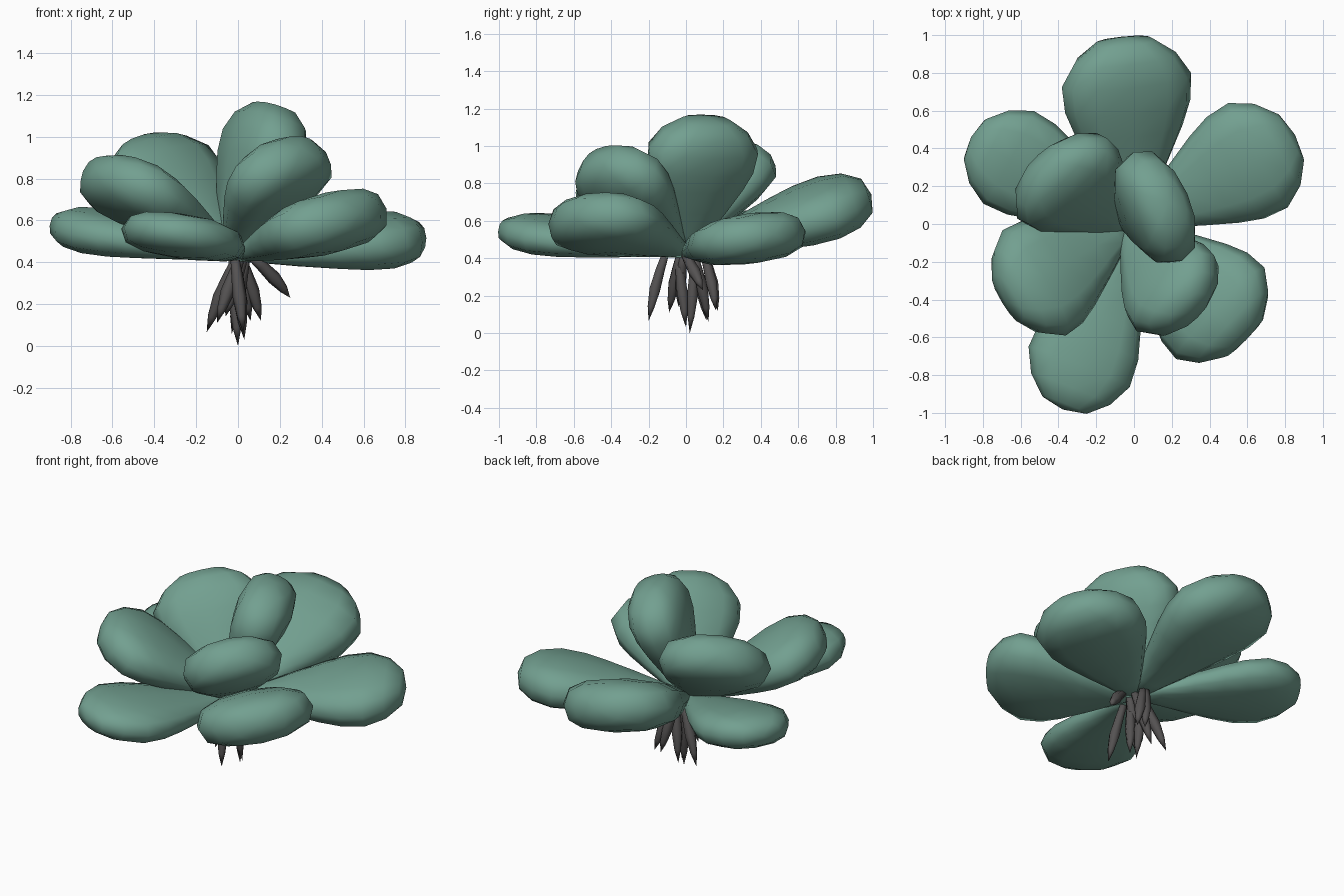
import bpy, bmesh, math
from mathutils import Vector, Matrix

if "Cube" in bpy.data.objects:
    bpy.data.objects.remove(bpy.data.objects["Cube"])

def material(name, rgb):
    m = bpy.data.materials.new(name)
    m.diffuse_color = (*rgb, 1)
    m.use_nodes = True
    m.node_tree.nodes["Principled BSDF"].inputs["Base Color"].default_value = m.diffuse_color
    return m

green = material("leaf_green", (0.17, 0.35, 0.28))
dark = material("root_grey", (0.09, 0.085, 0.085))

def loft(name, rings, tip, mat):
    """Skin a list of point rings, closing the start flat and the end to a point."""
    bm = bmesh.new()
    vs = [[bm.verts.new(p) for p in r] for r in rings]
    n = len(vs[0])
    for a, b in zip(vs, vs[1:]):
        for i in range(n):
            bm.faces.new((a[i], a[(i + 1) % n], b[(i + 1) % n], b[i]))
    end = bm.verts.new(tip)
    for i in range(n):
        bm.faces.new((vs[-1][i], vs[-1][(i + 1) % n], end))
    bm.faces.new(vs[0][::-1])
    bmesh.ops.recalc_face_normals(bm, faces=bm.faces)
    for f in bm.faces:
        f.smooth = True
    me = bpy.data.meshes.new(name)
    bm.to_mesh(me)
    bm.free()
    me.materials.append(mat)
    ob = bpy.data.objects.new(name, me)
    bpy.context.collection.objects.link(ob)

# Leaf profile: position along leaf, relative width, relative thickness
PROFILE = [(0, .12, .2), (.15, .32, .38), (.33, .59, .62), (.5, .83, .82), (.63, .97, .95),
           (.77, 1, 1), (.89, .78, .9), (.975, .44, .58)]

def power(x, p):
    return math.copysign(abs(x) ** p, x)

def leaf(name, az, el, length, width, thick, roll=0, bx=0, by=0, bz=.43):
    a, e = math.radians(az), math.radians(el)
    base = Vector((bx, by, bz))
    d = Vector((math.cos(a) * math.cos(e), math.sin(a) * math.cos(e), math.sin(e)))
    side = Vector((-math.sin(a), math.cos(a), 0))
    side = Matrix.Rotation(math.radians(roll), 3, d) @ side
    up = d.cross(side)
    rings = []
    for s, w, t in PROFILE:
        c = base + d * s * length
        ring = []
        for k in range(12):
            q = 2 * math.pi * k / 12
            ring.append(c + side * power(math.cos(q), .85) * w * width / 2
                        + up * power(math.sin(q), .75) * t * thick / 2)
        rings.append(ring)
    loft(name, rings, base + d * length, green)

# Rosette: azimuth, elevation, length, width, thickness, roll, base x, y, z
LEAVES = [
    ("back_leaf", 93, 17.5, 1.04, .70, .31, 11),
    ("right_leaf", 29, 6, .98, .64, .27, 6),
    ("back_left_leaf", 152, 9, .99, .56, .22, -3),
    ("front_leaf", 249, 7, 1.06, .58, .21, -6),
    ("front_right_leaf", -46, 14, .88, .68, .29, 8),
    ("front_left_leaf", 211, 28, .89, .65, .28, 0, -.01, 0),
    ("upper_front_leaf", -53, 42, .78, .58, .29, 11, -.05, -.01),
    ("upper_left_leaf", 142, 42, .80, .65, .29, -15, -.02, -.04),
    ("top_leaf", 24, 70, .77, .63, .33, 0, -.06, .01),
]
for spec in LEAVES:
    leaf(*spec)

# Roots: short bent spikes fanning out below the rosette
TIPS = [(-.15, .11, .065), (0, .02, .0), (.025, -.2, .065), (-.10, -.09, .11), (.11, .16, .12),
        (.25, .09, .23), (-.03, .12, .06), (.06, .17, .12), (.03, .0, .03), (-.06, -.04, .14)]
for i, t in enumerate(TIPS):
    tip = Vector(t)
    start = Vector((t[0] * .3 + .05 * math.cos(i * 2.1), t[1] * .3 + .05 * math.sin(i * 2.1), .44))
    mid = start.lerp(tip, .5) + Vector((t[0], t[1], 0)) * .1
    d = (tip - start).normalized()
    u = d.cross(Vector((0, 1, 0))).normalized()
    v = d.cross(u)
    rings = []
    for s, r in ((0, .02), (.25, .027), (.55, .033), (.8, .021)):
        c = start.lerp(mid, s).lerp(mid.lerp(tip, s), s)
        rings.append([c + (u * math.cos(k * math.tau / 6) + v * math.sin(k * math.tau / 6)) * r
                      for k in range(6)])
    loft(f"root_{i + 1}", rings, tip, dark)
